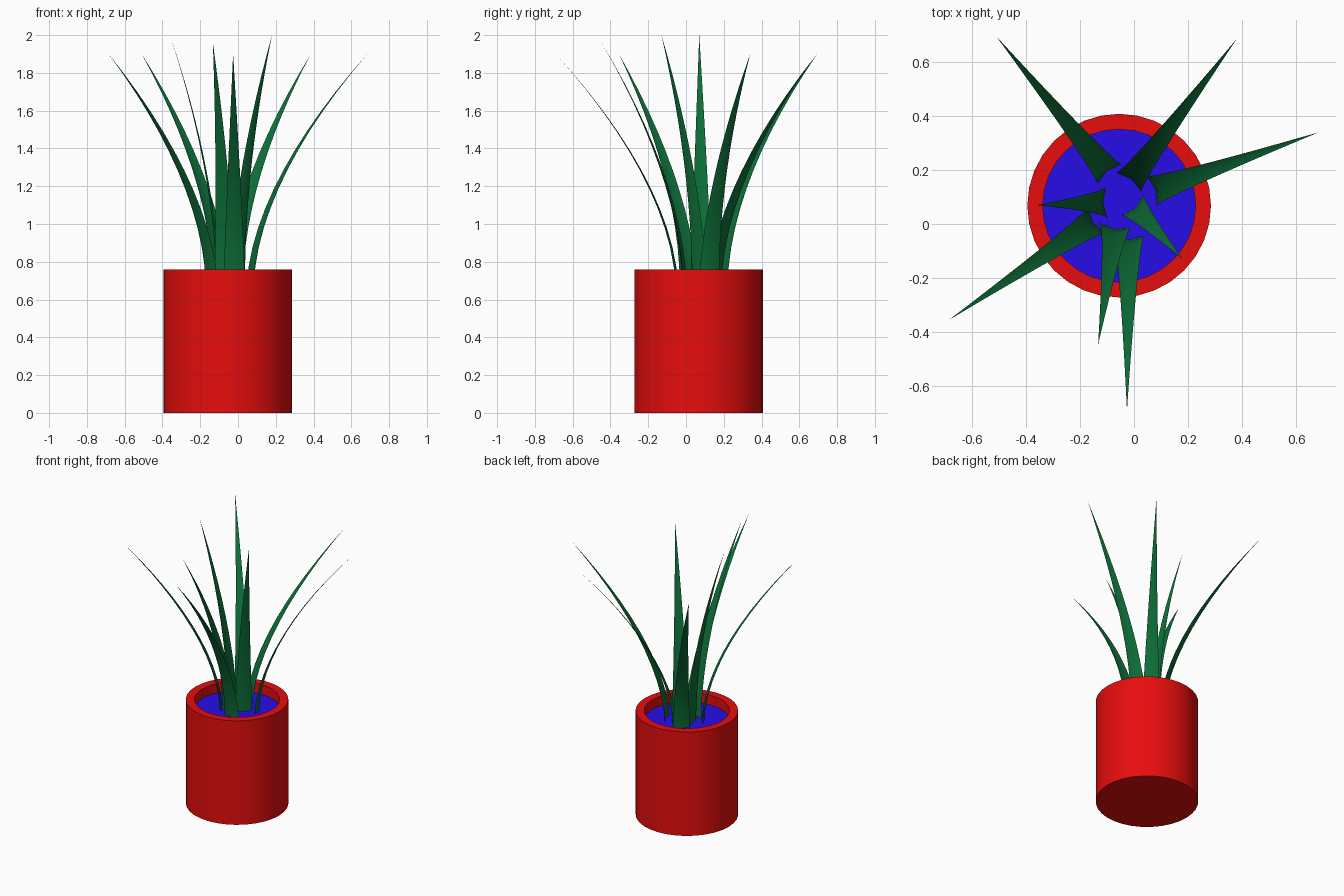
import bpy, bmesh
from math import sin, cos, pi
from mathutils import Vector

if "Cube" in bpy.data.objects:
    bpy.data.objects.remove(bpy.data.objects["Cube"])

CX, CY = -0.055, 0.068      # pot axis
SOIL_Z = 0.69


def material(name, rgb):
    m = bpy.data.materials.new(name)
    m.diffuse_color = (*rgb, 1)
    m.use_nodes = True
    m.node_tree.nodes["Principled BSDF"].inputs["Base Color"].default_value = m.diffuse_color
    return m


def finish(bm, name, mat, angle):
    mesh = bpy.data.meshes.new(name)
    bm.to_mesh(mesh)
    bm.free()
    ob = bpy.data.objects.new(name, mesh)
    bpy.context.collection.objects.link(ob)
    mesh.materials.append(mat)
    bpy.ops.object.select_all(action='DESELECT')
    ob.select_set(True)
    bpy.context.view_layer.objects.active = ob
    bpy.ops.object.shade_smooth_by_angle(angle=angle)
    return ob


def lathe(name, profile, mat, n=32):
    """Revolve (radius, z) points about the pot axis; both ends are capped."""
    bm = bmesh.new()
    rings = [[bm.verts.new((CX + r * cos(2 * pi * i / n), CY + r * sin(2 * pi * i / n), z))
              for i in range(n)] for r, z in profile]
    for a, b in zip(rings, rings[1:]):
        for i in range(n):
            j = (i + 1) % n
            bm.faces.new((a[i], a[j], b[j], b[i]))
    bm.faces.new(rings[0][::-1])
    bm.faces.new(rings[-1])
    return finish(bm, name, mat, 0.6)


def leaf(name, base, tip, mat, width=0.115, fold=0.014, steps=12):
    """Tapered, lightly folded blade that rises steeply and arches to its tip."""
    bx, by = base
    tx, ty, tz = tip
    out = Vector((tx - bx, ty - by, 0))
    reach = out.length
    out.normalize()
    side = Vector((-out.y, out.x, 0))
    z0 = SOIL_Z - 0.02
    bm = bmesh.new()
    prev = None
    for k in range(steps):
        t = k / steps
        mid = Vector((bx, by, z0 + (tz - z0) * t)) + out * reach * t ** 1.75
        taper = 1 - t ** 1.15
        half = side * width / 2 * taper
        rib = out * fold / 2 * taper
        row = [bm.verts.new(p) for p in (mid - half - rib, mid + rib, mid + half - rib)]
        if prev:
            for i in (0, 1):
                bm.faces.new((prev[i], prev[i + 1], row[i + 1], row[i]))
        prev = row
    end = bm.verts.new(tip)
    for i in (0, 1):
        bm.faces.new((prev[i], prev[i + 1], end))
    return finish(bm, name, mat, 0.5)


red = material("pot_red", (0.8, 0.004, 0.004))
blue = material("soil_blue", (0.02, 0.004, 0.8))
green = material("leaf_green", (0.004, 0.16, 0.04))

# Pot with a hollow rim, and the soil disc inside it
lathe("pot", [(0.34, 0), (0.34, 0.76), (0.283, 0.76), (0.283, 0.64)], red)
lathe("soil", [(0.283, 0.65), (0.283, SOIL_Z)], blue)

# Leaves: base on the soil, tip in the air
leaves = [
    ((-0.095, 0.19), (-0.51, 0.695, 1.9)),
    ((-0.015, 0.16), (0.38, 0.685, 1.89)),
    ((0.072, 0.125), (0.685, 0.34, 1.9)),
    ((0.0, 0.065), (0.18, -0.13, 2.0)),
    ((-0.02, -0.05), (-0.026, -0.69, 1.9)),
    ((-0.07, -0.012), (-0.133, -0.447, 1.96)),
    ((-0.145, 0.01), (-0.685, -0.355, 1.9)),
    ((-0.107, 0.08), (-0.36, 0.07, 2.0)),
]
for i, (base, tip) in enumerate(leaves, 1):
    leaf(f"leaf_{i}", base, tip, green)
